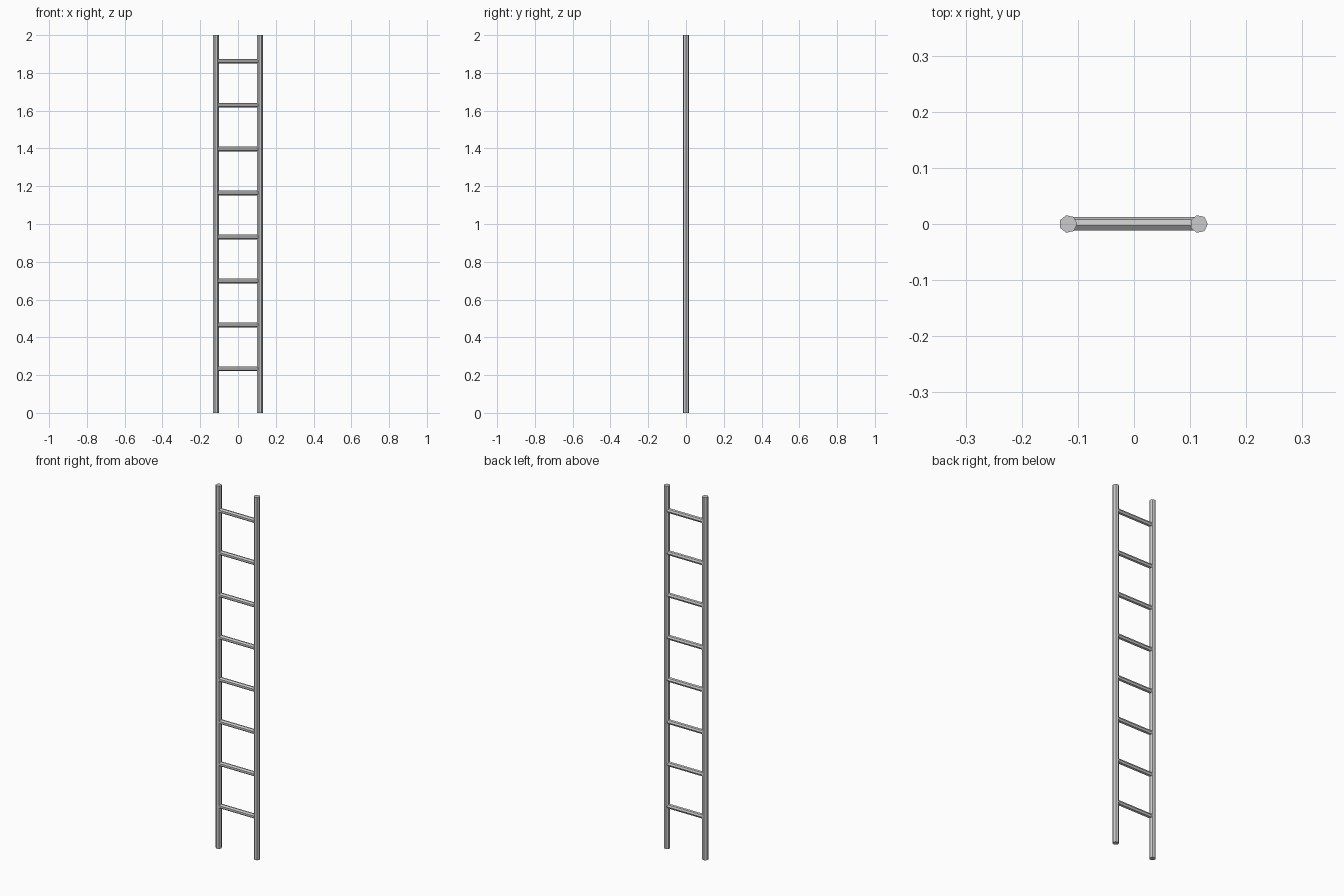
import bpy
from math import pi

if "Cube" in bpy.data.objects:
    bpy.data.objects.remove(bpy.data.objects["Cube"])

SIDES = 7
HEIGHT = 2.0
STEP = 0.2328        # rung spacing, also the rail spacing
RAIL_R, RUNG_R = 0.016, 0.0126
SHIFT = -0.0008      # centres the odd-sided rails on x = 0


def rod(name, radius, length, location, rotation):
    bpy.ops.mesh.primitive_cylinder_add(vertices=SIDES, radius=radius, depth=length,
                                        location=location, rotation=rotation)
    obj = bpy.context.object
    obj.name = name
    return obj


# Upright rails: seven-sided, one corner pointing to +x
for name, side in (("left_rail", -1), ("right_rail", 1)):
    rod(name, RAIL_R, HEIGHT, (side * STEP / 2 + SHIFT, 0, HEIGHT / 2), (0, 0, -pi / 2))

# Rungs: seven-sided, running along x with one corner pointing to +y
for i in range(1, 9):
    rod(f"rung_{i}", RUNG_R, STEP, (SHIFT, 0, i * STEP), (0, pi / 2, 0))
